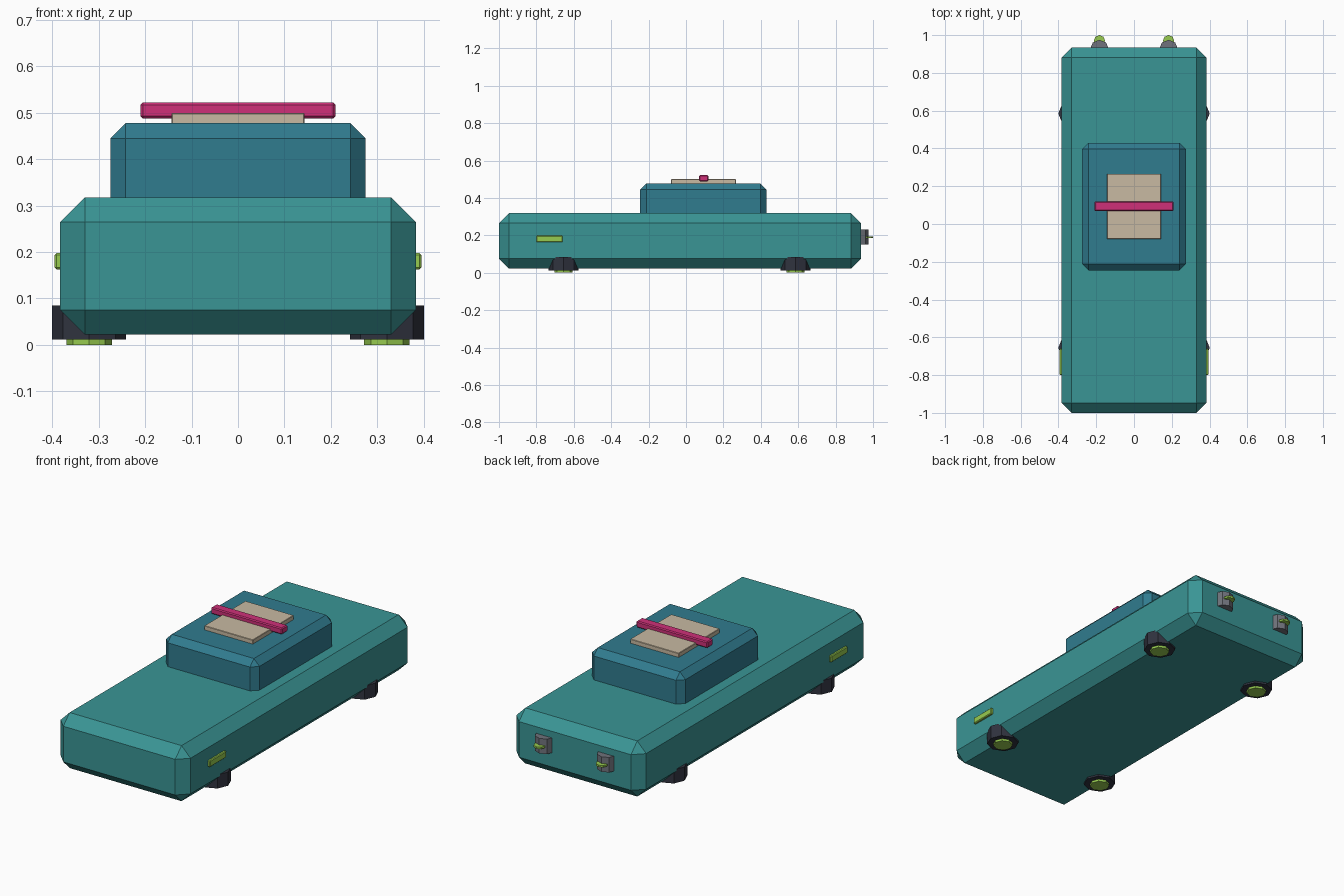
import bpy
import bmesh
from math import pi
from mathutils import Matrix, Vector

cube = bpy.data.objects.get("Cube")
if cube:
    bpy.data.objects.remove(cube, do_unlink=True)


def material(name, rgb):
    mat = bpy.data.materials.new(name)
    mat.use_nodes = True
    colour = (*rgb, 1)
    mat.diffuse_color = colour
    mat.node_tree.nodes["Principled BSDF"].inputs["Base Color"].default_value = colour
    return mat


teal = material("teal", (0.042, 0.3, 0.3))
blue = material("deep blue", (0.03, 0.2, 0.275))
tan = material("tan", (0.58, 0.49, 0.36))
magenta = material("magenta", (0.62, 0.03, 0.19))
lime = material("lime", (0.31, 0.6, 0.08))
dark = material("dark rubber", (0.03, 0.033, 0.05))
grey = material("grey", (0.16, 0.17, 0.2))


def finish(name, bm, mat):
    mesh = bpy.data.meshes.new(name)
    bm.to_mesh(mesh)
    bm.free()
    mesh.materials.append(mat)
    obj = bpy.data.objects.new(name, mesh)
    bpy.context.collection.objects.link(obj)
    return obj


def box(name, low, high, mat, chamfer=0):
    """Box between two corners, with flat chamfered edges."""
    low, high = Vector(low), Vector(high)
    bm = bmesh.new()
    place = Matrix.Translation((low + high) / 2) @ Matrix.Diagonal((*(high - low), 1))
    bmesh.ops.create_cube(bm, size=1, matrix=place)
    if chamfer:
        bmesh.ops.bevel(bm, geom=bm.edges[:], offset=chamfer, segments=1,
                        affect='EDGES', clamp_overlap=True)
    return finish(name, bm, mat)


def disc(name, x, y, z0, z1, radius, mat, sides=8):
    """Upright low-poly prism."""
    bm = bmesh.new()
    bmesh.ops.create_cone(bm, cap_ends=True, segments=sides, radius1=radius,
                          radius2=radius, depth=z1 - z0,
                          matrix=Matrix.Translation((x, y, (z0 + z1) / 2)))
    return finish(name, bm, mat)


# Body and cabin
box("body", (-0.383, -1, 0.022), (0.383, 0.935, 0.318), teal, 0.053)
box("cabin", (-0.275, -0.245, 0.26), (0.275, 0.43, 0.478), blue, 0.033)

# Roof panel and cross bar
box("roof_panel", (-0.143, -0.08, 0.47), (0.143, 0.266, 0.5), tan, 0.002)
box("roof_bar", (-0.21, 0.07, 0.488), (0.21, 0.12, 0.522), magenta, 0.005)

for side, s in (("left", 1), ("right", -1)):
    # Flat-lying wheels with hubs underneath
    for end, y in (("front", -0.655), ("back", 0.585)):
        disc(f"{end}_{side}_wheel", s * 0.321, y, 0.012, 0.085, 0.08, dark)
        disc(f"{end}_{side}_hub", s * 0.321, y, 0, 0.03, 0.049, lime)

    # Side marker
    xs = sorted((s * 0.37, s * 0.395))
    box(f"{side}_marker", (xs[0], -0.8, 0.163), (xs[1], -0.66, 0.198), lime, 0.004)

    # Rear lamp housing and lens
    disc(f"{side}_lamp_housing", s * 0.183, 0.925, 0.15, 0.23, 0.05, grey)
    disc(f"{side}_lamp_lens", s * 0.183, 0.97, 0.185, 0.195, 0.03, lime)
